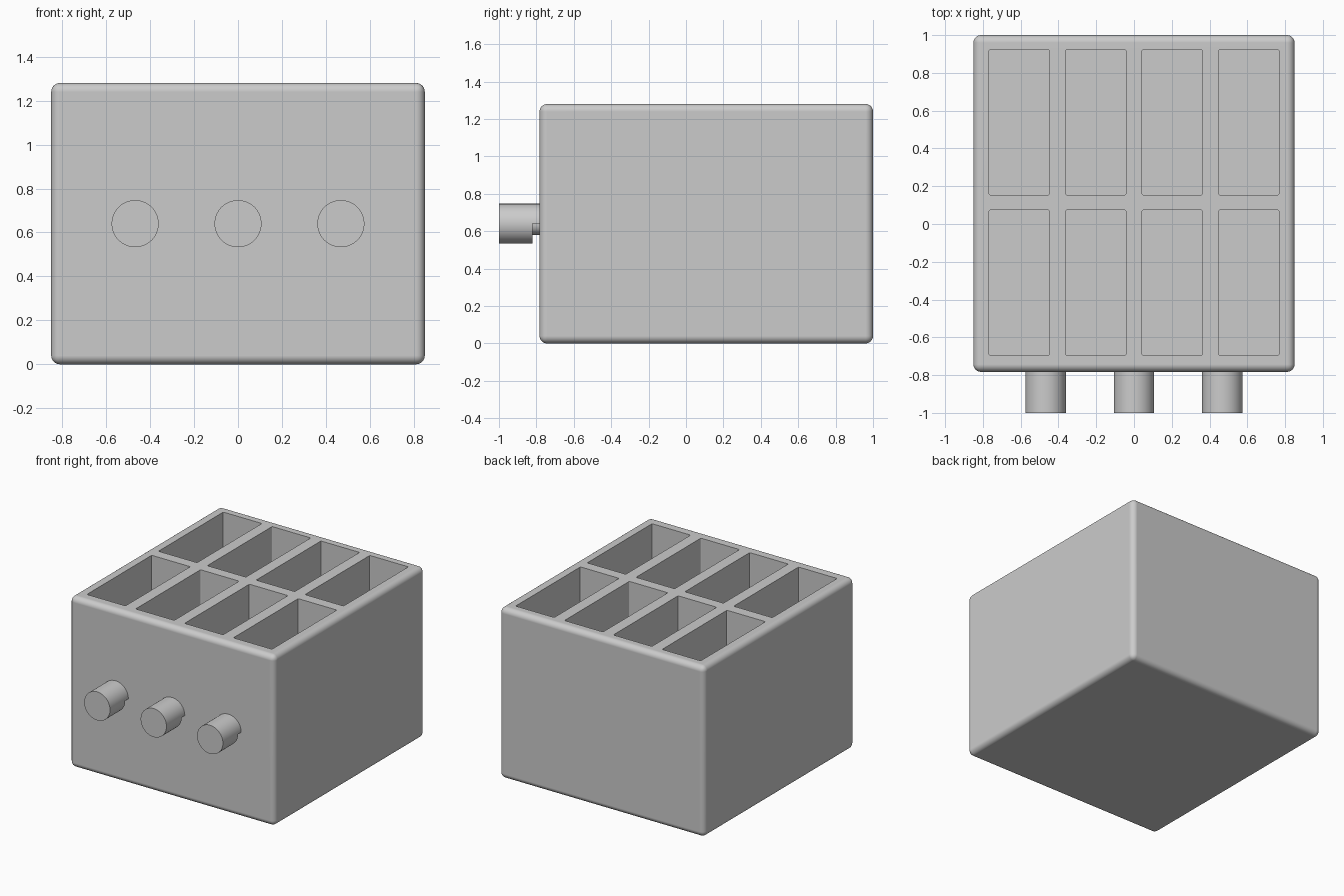
import bpy
import bmesh
from math import pi, cos, sin, radians
from mathutils import Matrix, Vector

if "Cube" in bpy.data.objects:
    bpy.data.objects.remove(bpy.data.objects["Cube"], do_unlink=True)

GREY = (0.6, 0.6, 0.6, 1)
grey = bpy.data.materials.new("plain grey")
grey.use_nodes = True
grey.diffuse_color = GREY
grey.node_tree.nodes["Principled BSDF"].inputs["Base Color"].default_value = GREY

FRONT, BACK, HALF_WIDTH, HEIGHT = -0.783, 1.0, 0.85, 1.28
WALL = 0.083
KNOB_RADIUS, PIN_RADIUS, KNOB_Z = 0.107, 0.06, 0.64


def make_object(name, bm):
    bmesh.ops.recalc_face_normals(bm, faces=bm.faces)
    mesh = bpy.data.meshes.new(name)
    bm.to_mesh(mesh)
    bm.free()
    mesh.materials.append(grey)
    obj = bpy.data.objects.new(name, mesh)
    bpy.context.collection.objects.link(obj)
    return obj


def box(name, low, high, radius, segments, vertical_only=False):
    """Box between two corners, with rounded edges."""
    low, high = Vector(low), Vector(high)
    bm = bmesh.new()
    bmesh.ops.create_cube(bm, size=1, matrix=Matrix.Translation((low + high) / 2)
                          @ Matrix.Diagonal((*(high - low), 1)))
    edges = [e for e in bm.edges if not vertical_only
             or abs(e.verts[0].co.z - e.verts[1].co.z) > 0.1]
    bmesh.ops.bevel(bm, geom=edges, offset=radius, segments=segments,
                    profile=0.5, affect='EDGES')
    return make_object(name, bm)


def prism(name, outline, x, y0, y1):
    """Outline in x and z, extruded along y."""
    bm = bmesh.new()
    face = bm.faces.new([bm.verts.new((x + px, y0, KNOB_Z + pz)) for px, pz in outline])
    new = bmesh.ops.extrude_face_region(bm, geom=[face])["geom"]
    bmesh.ops.translate(bm, vec=(0, y1 - y0, 0),
                        verts=[v for v in new if isinstance(v, bmesh.types.BMVert)])
    return make_object(name, bm)


def arc(radius, start, end, steps):
    angles = [start + (end - start) * i / steps for i in range(steps + 1)]
    return [(radius * cos(a), radius * sin(a)) for a in angles]


def activate(obj):
    bpy.ops.object.select_all(action='DESELECT')
    obj.select_set(True)
    bpy.context.view_layer.objects.active = obj


def cut(obj, cutter):
    activate(obj)
    mod = obj.modifiers.new("cut", 'BOOLEAN')
    mod.operation = 'DIFFERENCE'
    mod.solver = 'EXACT'
    mod.object = cutter
    bpy.ops.object.modifier_apply(modifier=mod.name)
    bpy.data.objects.remove(cutter, do_unlink=True)


def finish(obj):
    activate(obj)
    bpy.ops.object.shade_smooth_by_angle(angle=radians(30))
    mod = obj.modifiers.new("even shading", 'WEIGHTED_NORMAL')
    mod.keep_sharp = True


# Rounded box with a four by two grid of deep compartments
body = box("compartment_box", (-HALF_WIDTH, FRONT, 0), (HALF_WIDTH, BACK, HEIGHT), 0.04, 6)
for x in (-0.6075, -0.2025, 0.2025, 0.6075):
    for y in (-0.31, 0.538):
        cut(body, box("compartment_cutter", (x - 0.16, y - 0.384, WALL),
                      (x + 0.16, y + 0.384, HEIGHT + 0.2), 0.008, 3, True))
finish(body)

# Round knobs, undercut beside the box so that a thin pin remains below
undercut = arc(0.15, pi, 2 * pi, 24) + arc(PIN_RADIUS, 2 * pi, pi, 24)
for name, x in (("right_knob", -0.468), ("middle_knob", 0), ("left_knob", 0.468)):
    knob = prism(name, arc(KNOB_RADIUS, 0, 2 * pi, 64)[:-1], x, -1, FRONT + 0.02)
    cut(knob, prism("undercut_cutter", undercut, x, -0.82, FRONT + 0.1))
    finish(knob)
